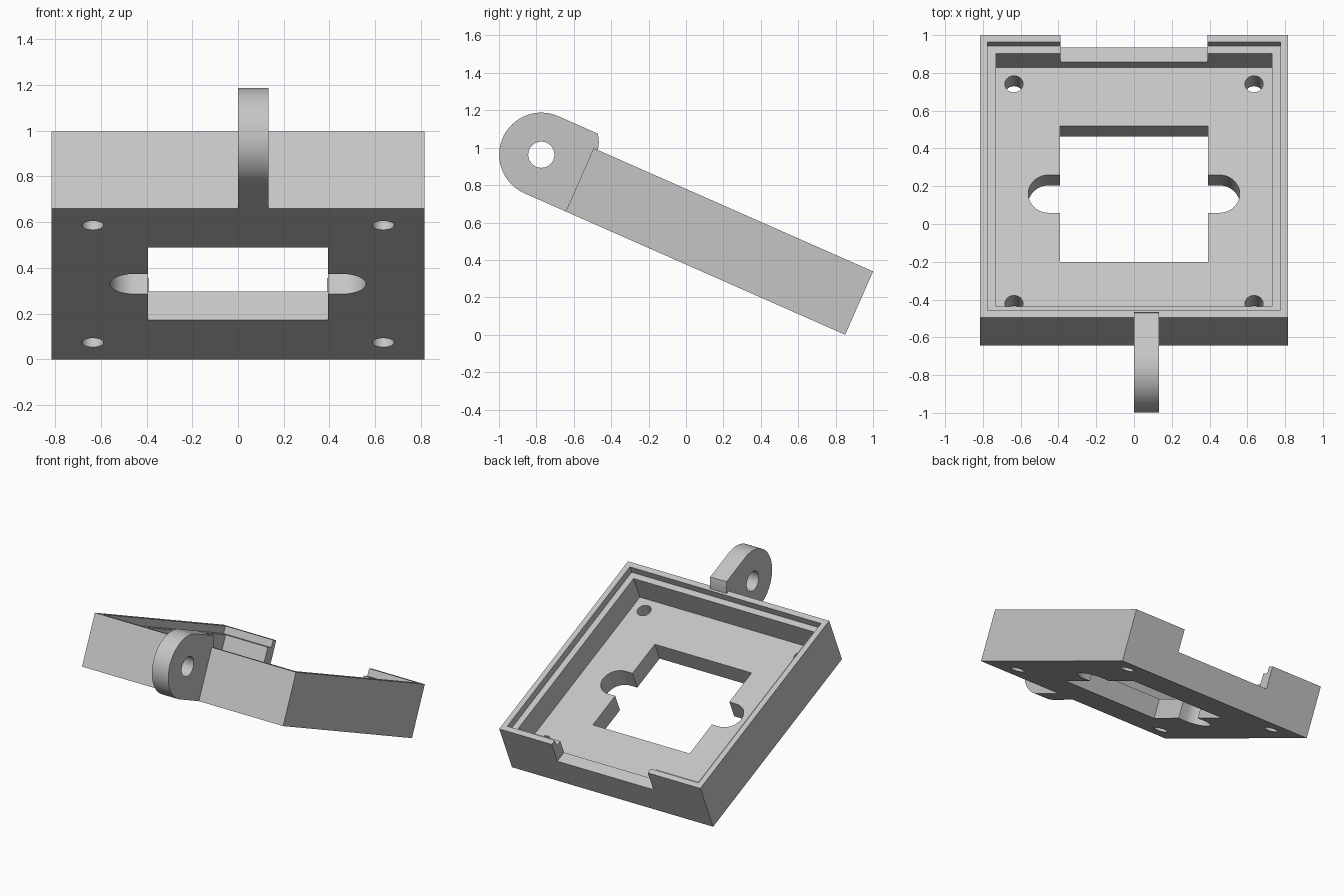
import bpy, bmesh, math
from mathutils import Matrix

if "Cube" in bpy.data.objects:
    bpy.data.objects.remove(bpy.data.objects["Cube"], do_unlink=True)

HALF, HEIGHT, FLOOR = 0.8165, 0.37, 0.138
TILT = math.radians(23.8)

grey = bpy.data.materials.new("plain grey")
grey.use_nodes = True
colour = (0.56, 0.56, 0.56, 1)
grey.diffuse_color = colour
grey.node_tree.nodes["Principled BSDF"].inputs["Base Color"].default_value = colour


def prism(name, outline, low, high, along_x=False):
    """Extrude a flat outline up z, or along x when the outline is a side profile."""
    bm = bmesh.new()
    place = (lambda a, b: (low, a, b)) if along_x else (lambda a, b: (a, b, low))
    face = bm.faces.new([bm.verts.new(place(a, b)) for a, b in outline])
    new = bmesh.ops.extrude_face_region(bm, geom=[face])["geom"]
    shift = (high - low, 0, 0) if along_x else (0, 0, high - low)
    bmesh.ops.translate(bm, vec=shift, verts=[v for v in new if isinstance(v, bmesh.types.BMVert)])
    bmesh.ops.recalc_face_normals(bm, faces=bm.faces)
    mesh = bpy.data.meshes.new(name)
    bm.to_mesh(mesh)
    bm.free()
    mesh.materials.append(grey)
    obj = bpy.data.objects.new(name, mesh)
    bpy.context.collection.objects.link(obj)
    return obj


def rect(x, y0, y1):
    return [(-x, y0), (x, y0), (x, y1), (-x, y1)]


def arc(cx, cy, r, start, end, steps):
    angles = [math.radians(start + (end - start) * i / steps) for i in range(steps + 1)]
    return [(cx + r * math.cos(a), cy + r * math.sin(a)) for a in angles]


def circle(cx, cy, r):
    return arc(cx, cy, r, 0, 360, 48)[:-1]


def cut(target, *args, **kw):
    """Subtract a prism from the target and discard the cutter."""
    cutter = prism("cutter", *args, **kw)
    cutter.hide_render = True
    mod = target.modifiers.new("cut", "BOOLEAN")
    mod.operation, mod.solver, mod.object = "DIFFERENCE", "EXACT", cutter
    bpy.context.view_layer.objects.active = target
    bpy.ops.object.modifier_apply(modifier=mod.name)
    bpy.data.objects.remove(cutter, do_unlink=True)


# Square tray with a stepped rim
tray = prism("tray", rect(HALF, -HALF, HALF), 0, HEIGHT)
cut(tray, rect(0.7765, -0.7765, 0.7765), HEIGHT - 0.052, 1)
cut(tray, rect(0.7315, -0.7315, 0.7315), FLOOR, 1)

# Notch in the back wall
cut(tray, rect(0.39, 0.6, 1), 0.208, 1)

# Central window with rounded side slots
cut(tray, rect(0.393, -0.393, 0.393), -0.5, 0.5)
cut(tray, arc(0.45, 0, 0.11, -90, 90, 24) + arc(-0.45, 0, 0.11, 90, 270, 24), -0.5, 0.5)

# Corner screw holes
for sx in (-1, 1):
    for sy in (-1, 1):
        cut(tray, circle(sx * 0.6355, sy * 0.6355, 0.048), -0.5, 0.5)

# Hinge lug on the front wall
eye_y, eye_z = -HALF - 0.242, 0.225
profile = [(-HALF, 0), (-HALF, HEIGHT), (0.025 - HALF, HEIGHT),
           (0.013 - HALF, 0.41), (-0.01 - HALF, 0.45)]
profile += arc(eye_y, eye_z, 0.225, 90, 270, 40)
lug = prism("hinge_lug", profile, 0, 0.133, along_x=True)
cut(lug, circle(eye_y, eye_z, 0.07), -0.5, 0.5, along_x=True)

# Tilt the parts and set them on the ground
pose = Matrix.Translation((0, 0.104, HALF * math.sin(TILT))) @ Matrix.Rotation(-TILT, 4, "X")
bpy.ops.object.select_all(action="DESELECT")
for obj in (tray, lug):
    obj.data.transform(pose)
    obj.select_set(True)
bpy.context.view_layer.objects.active = tray
bpy.ops.object.shade_smooth_by_angle(angle=math.radians(25))
